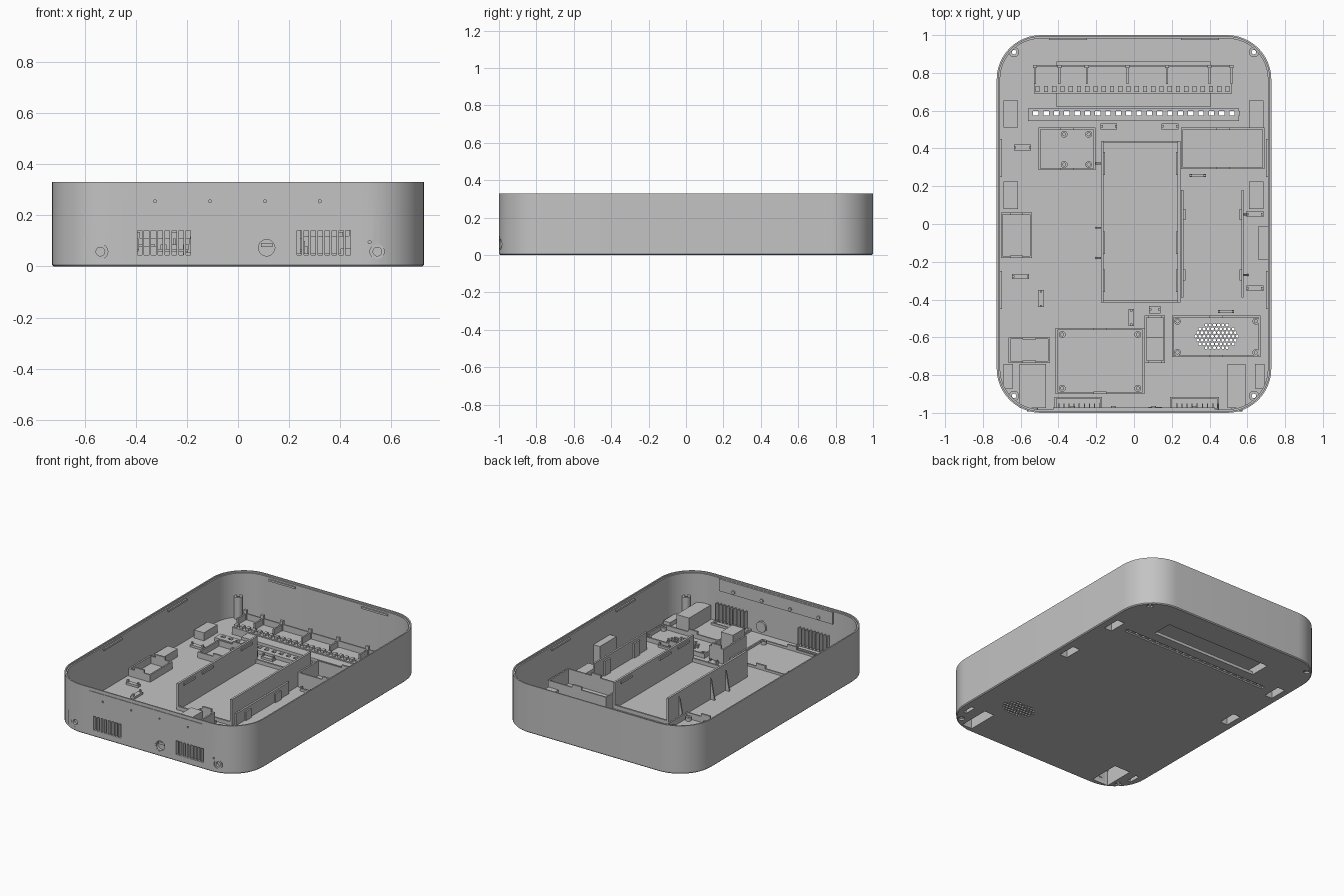
import bpy, bmesh, math
from mathutils import Matrix, Vector

cube = bpy.data.objects.get("Cube")
if cube:
    bpy.data.objects.remove(cube, do_unlink=True)

GREY = (0.55, 0.55, 0.55, 1)
grey = bpy.data.materials.new("plain grey plastic")
grey.use_nodes = True
grey.diffuse_color = GREY
grey.node_tree.nodes["Principled BSDF"].inputs["Base Color"].default_value = GREY

HX, HY, TOP, FLOOR, WALL, RADIUS = 0.727, 1.0, 0.33, 0.02, 0.018, 0.235


def finish(bm, name, smooth=False):
    bmesh.ops.recalc_face_normals(bm, faces=bm.faces)
    mesh = bpy.data.meshes.new(name)
    bm.to_mesh(mesh)
    bm.free()
    obj = bpy.data.objects.new(name, mesh)
    bpy.context.collection.objects.link(obj)
    mesh.materials.append(grey)
    if smooth:
        shade(obj)
    return obj


def shade(obj):
    bpy.ops.object.select_all(action="DESELECT")
    obj.select_set(True)
    bpy.context.view_layer.objects.active = obj
    bpy.ops.object.shade_smooth_by_angle(angle=math.radians(30))


def cut(obj, bm):
    """Subtract separate solids; keep the old mesh if the solver loses the rim."""
    cutter = finish(bm, "opening_cutter")
    cutter.hide_render = True
    backup = obj.data.copy()
    mod = obj.modifiers.new("openings", "BOOLEAN")
    mod.operation, mod.solver, mod.object = "DIFFERENCE", "EXACT", cutter
    bpy.context.view_layer.objects.active = obj
    bpy.ops.object.modifier_apply(modifier=mod.name)
    if max((v.co.z for v in obj.data.vertices), default=0) < TOP - 0.001:
        obj.data = backup
    bpy.data.objects.remove(cutter, do_unlink=True)


def box(bm, x0, x1, y0, y1, z0, z1):
    size = Matrix.Diagonal((x1 - x0, y1 - y0, z1 - z0, 1))
    centre = Matrix.Translation(((x0 + x1) / 2, (y0 + y1) / 2, (z0 + z1) / 2))
    bmesh.ops.create_cube(bm, size=1, matrix=centre @ size)


def frame(bm, x0, x1, y0, y1, height, t=0.01, z=FLOOR):
    box(bm, x0, x0 + t, y0, y1, z, height)
    box(bm, x1 - t, x1, y0, y1, z, height)
    box(bm, x0 + t, x1 - t, y0, y0 + t, z, height)
    box(bm, x0 + t, x1 - t, y1 - t, y1, z, height)


def hood(bm, x0, x1, y0, y1, height, t=0.01):
    frame(bm, x0, x1, y0, y1, height - t, t)
    box(bm, x0, x1, y0, y1, height - t, height)


def rod(bm, x, y, z, r, length, sides=24, along_y=False):
    turn = Matrix.Rotation(math.pi / 2, 4, "X") if along_y else Matrix()
    bmesh.ops.create_cone(bm, cap_ends=True, segments=sides, radius1=r, radius2=r,
                          depth=length, matrix=Matrix.Translation((x, y, z)) @ turn)


def loft(bm, rings):
    for a, b in zip(rings, rings[1:]):
        for i in range(len(a)):
            j = (i + 1) % len(a)
            bm.faces.new((a[i], a[j], b[j], b[i]))


def tube(bm, x, y, z, r, hole, length, along_y=False, sides=24):
    axis = Matrix.Rotation(math.pi / 2, 4, "X") if along_y else Matrix()
    place = Matrix.Translation((x, y, z)) @ axis
    angles = [math.tau * i / sides for i in range(sides)]
    rings = [[bm.verts.new(place @ Vector((rad * math.cos(a), rad * math.sin(a), h * length / 2)))
              for a in angles] for rad, h in ((r, -1), (r, 1), (hole, 1), (hole, -1))]
    loft(bm, rings + rings[:1])


def wedge(bm, x_wall, x_out, y, height, t=0.01):
    pts = [bm.verts.new((x, y + dy, z)) for dy in (-t / 2, t / 2)
           for x, z in ((x_wall, FLOOR), (x_out, FLOOR), (x_wall, height))]
    bmesh.ops.convex_hull(bm, input=pts)


def outline(bm, inset, z, steps=12):
    r = RADIUS - inset
    ring = []
    for k, (sx, sy) in enumerate(((1, 1), (-1, 1), (-1, -1), (1, -1))):
        for i in range(steps + 1):
            a = math.pi / 2 * (k + i / steps)
            ring.append(bm.verts.new((sx * (HX - RADIUS) + r * math.cos(a),
                                      sy * (HY - RADIUS) + r * math.sin(a), z)))
    return ring


# Case tray with chamfered foot and stepped rim
bm = bmesh.new()
rings = [outline(bm, i, z) for i, z in ((0.006, 0), (0, 0.006), (0, TOP), (0.009, TOP),
                                        (0.009, TOP - 0.01), (WALL, TOP - 0.01), (WALL, FLOOR))]
loft(bm, rings)
bm.faces.new(rings[0])
bm.faces.new(rings[-1])
case = finish(bm, "case_tray")

# Layout shared by cutters and parts
corners = [(sx * 0.635, sy * 0.91) for sx in (-1, 1) for sy in (-1, 1)]
pockets = [(x, x + 0.075, y, y + 0.145) for x in (-0.69, 0.61) for y in (0.08, 0.51)]
front_pockets = [(0.495, 0.59, -0.975, -0.74), (-0.605, -0.465, -0.975, -0.74)]
recess = (-0.41, 0.405, 0.66, 0.82)
sockets = [(-0.538, 0.058), (0.545, 0.058)]
wire_x = [-0.52 + i * 0.0547 for i in range(20)]

# Front wall openings
bm = bmesh.new()
for start in (-0.385, 0.24):
    for i in range(8):
        x = start + i * 0.0272
        box(bm, x - 0.009, x + 0.009, -1.1, -0.95, 0.045, 0.14)
for x, z in sockets:
    rod(bm, x, -1, z, 0.029, 0.12, along_y=True)
rod(bm, 0.112, -1, 0.073, 0.04, 0.12, 32, True)
for x, z in [(-0.59, 0.095), (0.515, 0.095)] + [(-0.325 + i * 0.215, 0.255) for i in range(4)]:
    rod(bm, x, -1, z, 0.006, 0.12, 10, True)
box(bm, -0.43, 0.43, -1.1, -0.996, 0.306, 0.319)
cut(case, bm)

# Floor openings: pockets, recess, screw holes and speaker grille
bm = bmesh.new()
for x0, x1, y0, y1 in pockets + front_pockets + [recess]:
    box(bm, x0 + 0.01, x1 - 0.01, y0 + 0.01, y1 - 0.01, -0.1, 0.1)
for x, y in corners:
    rod(bm, x, y, 0, 0.02, 0.1)
for x in (-0.665, 0.665):
    box(bm, x - 0.012, x + 0.012, -0.84, -0.76, -0.1, 0.1)
for row in range(-3, 4):
    for col in range(-5, 6):
        dx, dy = (col + row % 2 / 2) * 0.022, row * 0.02
        if (dx / 0.112) ** 2 + (dy / 0.07) ** 2 <= 1:
            rod(bm, 0.437 + dx, -0.595 + dy, 0, 0.0085, 0.1, 6)
cut(case, bm)

# Groove under the wire guide, then its slots
bm = bmesh.new()
box(bm, -0.555, 0.555, 0.571, 0.6, -0.1, 0.009)
cut(case, bm)
bm = bmesh.new()
for x in wire_x:
    box(bm, x - 0.014, x + 0.014, 0.575, 0.597, -0.1, 0.1)
cut(case, bm)
shade(case)

# Corner screw posts
bm = bmesh.new()
for x, y in corners:
    tube(bm, x, y, 0.09, 0.027, 0.012, 0.16)
finish(bm, "corner_posts", True)

# Foot pockets, front pockets and recess hump
bm = bmesh.new()
for x0, x1, y0, y1 in pockets:
    hood(bm, x0, x1, y0, y1, 0.075)
for x0, x1, y0, y1 in front_pockets:
    hood(bm, x0, x1, y0, y1, 0.12)
for x in (-0.665, 0.665):
    hood(bm, x - 0.025, x + 0.025, -0.87, -0.74, 0.05)
finish(bm, "pocket_hoods")
bm = bmesh.new()
hood(bm, -0.41, 0.405, 0.62, 0.86, 0.06)
finish(bm, "recess_hump")

# Terminal tray with partitions and tabs
bm = bmesh.new()
box(bm, -0.53, 0.52, 0.83, 0.84, 0.06, 0.11)
box(bm, -0.53, 0.52, 0.69, 0.83, 0.06, 0.068)
box(bm, -0.53, -0.41, 0.69, 0.84, FLOOR, 0.06)
box(bm, 0.405, 0.52, 0.69, 0.84, FLOOR, 0.06)
for x in (-0.53, -0.4, -0.255, -0.04, 0.17, 0.395, 0.512):
    box(bm, x, x + 0.01, 0.74, 0.83, 0.068, 0.11)
    box(bm, x - 0.006, x + 0.016, 0.825, 0.842, 0.068, 0.135)
for i in range(24):
    x = -0.51 + i * 0.0437
    box(bm, x - 0.011, x + 0.011, 0.7, 0.73, 0.068, 0.085)
finish(bm, "terminal_tray")

# Wire guide with one opening per wire
bm = bmesh.new()
for y0 in (0.545, 0.597):
    box(bm, -0.56, 0.555, y0, y0 + 0.015, FLOOR, 0.045)
box(bm, -0.56, 0.555, 0.56, 0.575, FLOOR, 0.045)
for x in [wire_x[0] - 0.0547] + wire_x:
    box(bm, x + 0.014, x + 0.041, 0.575, 0.597, FLOOR, 0.045)
finish(bm, "wire_guide")

# Central bay with tall braced sides
bm = bmesh.new()
frame(bm, -0.175, 0.245, -0.415, 0.44, 0.045, 0.012)
for x in (-0.175, 0.231):
    box(bm, x, x + 0.014, -0.415, 0.44, 0.045, 0.2)
for y in (0.32, -0.02, -0.18):
    wedge(bm, -0.175, -0.205, y, 0.18)
for y in (0.32, -0.1, -0.3):
    for x in (-0.161, 0.223):
        box(bm, x, x + 0.008, y - 0.06, y + 0.06, 0.17, 0.185)
finish(bm, "central_bay")

# Side card rail
bm = bmesh.new()
box(bm, 0.568, 0.58, -0.39, 0.18, FLOOR, 0.14)
box(bm, 0.25, 0.262, -0.39, 0.18, FLOOR, 0.1)
for y in (0.05, -0.27):
    wedge(bm, 0.58, 0.605, y, 0.12)
    box(bm, 0.558, 0.568, y - 0.03, y + 0.03, FLOOR, 0.12)
    box(bm, 0.262, 0.272, y - 0.03, y + 0.03, FLOOR, 0.08)
finish(bm, "side_card_rail")

# Module frames: name, x range, y range, height
for name, x0, x1, y0, y1, height in (
        ("back_left_frame", 0.25, 0.69, 0.29, 0.51, 0.12),
        ("back_right_frame", -0.505, -0.205, 0.285, 0.51, 0.06),
        ("speaker_frame", 0.2, 0.67, -0.705, -0.485, 0.05),
        ("front_board_frame", -0.415, 0.055, -0.9, -0.55, 0.035),
        ("front_right_frame", -0.665, -0.445, -0.735, -0.6, 0.07),
        ("side_connector_frame", -0.705, -0.54, -0.18, 0.06, 0.07),
        ("cable_port_frame", 0.055, 0.165, -0.735, -0.485, 0.12)):
    bm = bmesh.new()
    frame(bm, x0, x1, y0, y1, height)
    mid = (x0 + x1) / 2
    for y in (y0, y1 - 0.012):
        box(bm, mid - 0.035, mid + 0.035, y, y + 0.012, height, height + 0.02)
    finish(bm, name)

# Screw bosses for the boards
bm = bmesh.new()
for xs, ys in (((-0.38, 0.02), (-0.87, -0.585)), ((-0.37, -0.24), (0.315, 0.475)),
               ((0.23, 0.645), (-0.68, -0.515))):
    for x in xs:
        for y in ys:
            tube(bm, x, y, 0.032, 0.018, 0.008, 0.024, sides=16)
finish(bm, "board_bosses", True)

# Cable block and wall block
bm = bmesh.new()
box(bm, 0.065, 0.155, -0.725, -0.6, FLOOR, 0.17)
finish(bm, "cable_block")
bm = bmesh.new()
box(bm, 0.66, 0.709, -0.19, -0.01, FLOOR, 0.16)
finish(bm, "wall_block")

# Cable clips: centre and half size
bm = bmesh.new()
for x, y, w, d in ((-0.59, 0.405, 0.046, 0.015), (-0.6, -0.278, 0.045, 0.014),
                   (-0.492, -0.395, 0.016, 0.045), (-0.015, -0.495, 0.015, 0.045),
                   (-0.133, 0.517, 0.044, 0.016), (0.19, 0.517, 0.045, 0.016),
                   (0.64, 0.052, 0.045, 0.016), (0.64, -0.34, 0.045, 0.014),
                   (0.338, 0.257, 0.043, 0.007), (0.487, -0.463, 0.043, 0.007),
                   (0.11, -0.453, 0.03, 0.02)):
    box(bm, x - w, x + w, y - d, y + d, FLOOR, 0.035)
    for s in (-1, 1):
        ex, ey = (s * (w - 0.006), 0) if w > d else (0, s * (d - 0.006))
        box(bm, x + ex - 0.006, x + ex + 0.006, y + ey - 0.006, y + ey + 0.006, 0.035, 0.05)
finish(bm, "cable_clips")

# Fins and sills behind the front vents
bm = bmesh.new()
for start, x0, x1 in ((-0.385, -0.42, -0.17), (0.24, 0.19, 0.45)):
    frame(bm, x0, x1, -0.983, -0.915, 0.035)
    for i in range(9):
        x = start + (i - 0.5) * 0.0272
        box(bm, x - 0.003, x + 0.003, -0.984, -0.95, 0.035, 0.15)
finish(bm, "vent_fins")

# Sockets and round port in the front wall
bm = bmesh.new()
for x, z in sockets:
    tube(bm, x, -0.982, z, 0.029, 0.017, 0.02, True)
    rod(bm, x, -0.965, z, 0.02, 0.01, along_y=True)
tube(bm, 0.112, -0.99, 0.073, 0.04, 0.032, 0.018, True, 32)
rod(bm, 0.112, -0.975, 0.073, 0.036, 0.012, 32, True)
box(bm, 0.09, 0.134, -0.99, -0.978, 0.076, 0.092)
finish(bm, "front_sockets", True)

# Mounting strip inside the front wall
bm = bmesh.new()
box(bm, -0.43, 0.43, -0.984, -0.972, 0.235, 0.318)
for i in range(4):
    rod(bm, -0.325 + i * 0.215, -0.97, 0.255, 0.012, 0.012, 12, True)
finish(bm, "front_mounting_strip")

# Lid catches under the rim
bm = bmesh.new()
for s in (-0.35, 0.35):
    box(bm, s - 0.1, s + 0.1, 0.974, 0.984, 0.295, 0.308)
    for side in (-1, 1):
        x = side * 0.705
        box(bm, x - 0.006, x + 0.006, s - 0.1, s + 0.1, 0.295, 0.308)
finish(bm, "lid_catches")
